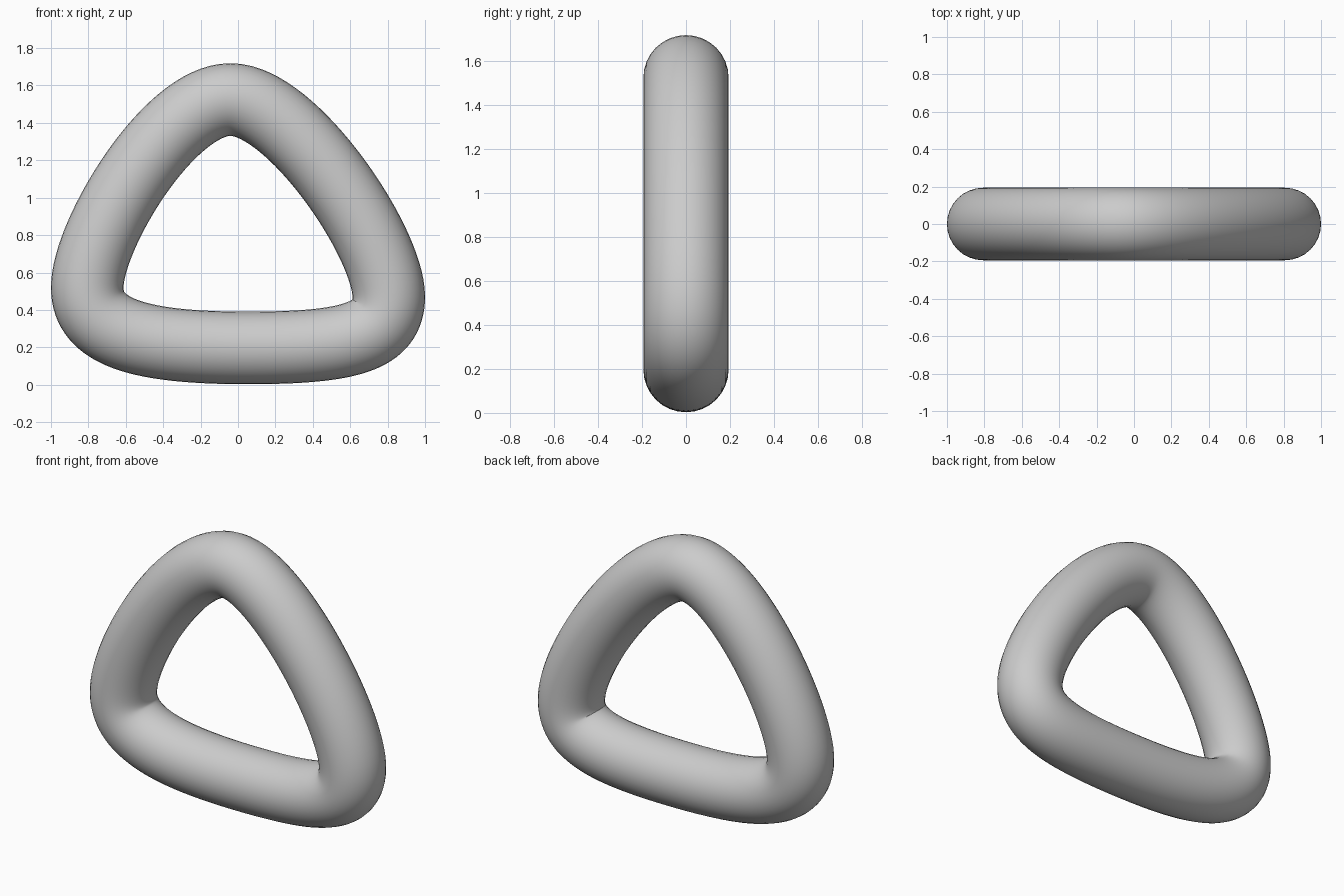
import bpy

if "Cube" in bpy.data.objects:
    bpy.data.objects.remove(bpy.data.objects["Cube"])

RADIUS = 0.194

# Rounded-triangle path: (point x,z), (incoming handle offset), (outgoing handle offset)
path = [
    ((-0.04, 1.525), (0.33, 0), (-0.33, 0)),      # top
    ((-0.806, 0.52), (0, 0.28), (0, -0.24)),      # left
    ((0.05, 0.197), (-0.58, 0), (0.56, 0)),       # bottom
    ((0.806, 0.47), (0, -0.21), (0, 0.29)),       # right
]

# Tube swept along the closed path
curve = bpy.data.curves.new("triangular_ring", "CURVE")
curve.dimensions = "3D"
curve.resolution_u = 32
curve.bevel_depth = RADIUS
curve.bevel_resolution = 14
spline = curve.splines.new("BEZIER")
spline.bezier_points.add(len(path) - 1)
spline.use_cyclic_u = True
for bp, ((x, z), h_in, h_out) in zip(spline.bezier_points, path):
    bp.handle_left_type = bp.handle_right_type = "FREE"
    bp.co = (x, 0, z)
    bp.handle_left = (x + h_in[0], 0, z + h_in[1])
    bp.handle_right = (x + h_out[0], 0, z + h_out[1])
spline.use_smooth = True

ring = bpy.data.objects.new("triangular_ring", curve)
bpy.context.collection.objects.link(ring)

# Turn into a smooth mesh
bpy.context.view_layer.objects.active = ring
ring.select_set(True)
bpy.ops.object.convert(target="MESH")
bpy.ops.object.shade_smooth()
